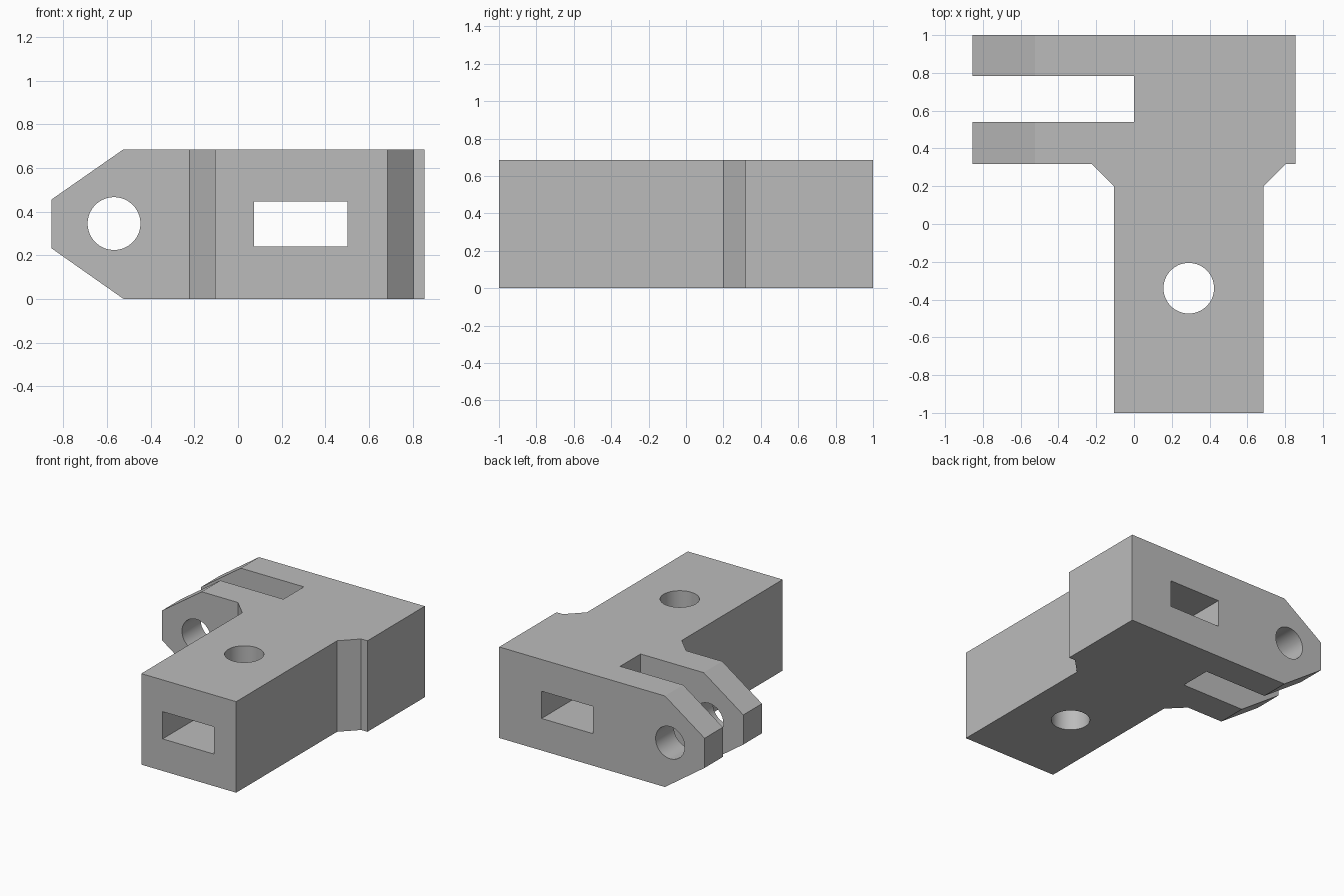
import bpy
import bmesh
from math import pi
from mathutils import Matrix

cube = bpy.data.objects.get("Cube")
if cube:
    bpy.data.objects.remove(cube, do_unlink=True)

H = 0.685           # block height
MID = H / 2

grey = bpy.data.materials.new("light_grey")
grey.use_nodes = True
colour = (0.5, 0.5, 0.5, 1)
grey.diffuse_color = colour
grey.node_tree.nodes["Principled BSDF"].inputs["Base Color"].default_value = colour


def finish(name, bm):
    bmesh.ops.recalc_face_normals(bm, faces=bm.faces[:])
    mesh = bpy.data.meshes.new(name)
    bm.to_mesh(mesh)
    bm.free()
    mesh.materials.append(grey)
    obj = bpy.data.objects.new(name, mesh)
    bpy.context.collection.objects.link(obj)
    return obj


def prism(name, points, axis, start, end):
    """Extrude a flat outline along y (points are x, z) or z (points are x, y)."""
    bm = bmesh.new()
    place = (lambda a, b: (a, start, b)) if axis == "y" else (lambda a, b: (a, b, start))
    face = bm.faces.new([bm.verts.new(place(a, b)) for a, b in points])
    new = bmesh.ops.extrude_face_region(bm, geom=[face])["geom"]
    step = (0, end - start, 0) if axis == "y" else (0, 0, end - start)
    bmesh.ops.translate(bm, vec=step, verts=[g for g in new if isinstance(g, bmesh.types.BMVert)])
    return finish(name, bm)


def cylinder(name, centre, radius, depth, turn=0):
    bm = bmesh.new()
    matrix = Matrix.Translation(centre) @ Matrix.Rotation(turn, 4, "X")
    bmesh.ops.create_cone(bm, cap_ends=True, segments=64, radius1=radius,
                          radius2=radius, depth=depth, matrix=matrix)
    return finish(name, bm)


# T-shaped body with forked arm and chamfered inner corners
body = prism("fork_bracket", [
    (-0.105, -1), (0.685, -1), (0.685, 0.2), (0.803, 0.318), (0.855, 0.318),
    (0.855, 1), (-0.855, 1), (-0.855, 0.783), (0, 0.783), (0, 0.54),
    (-0.855, 0.54), (-0.855, 0.318), (-0.223, 0.318), (-0.105, 0.2)], "z", 0, H)

# Cutters: sloped fork tips, square channel, pin hole, vertical bolt hole
cutters = []
for name, edge, tip in (("lower_slope", 0, 0.232), ("upper_slope", H, 0.455)):
    slope = (tip - edge) / 0.33
    out = -0.1 if edge == 0 else H + 0.1
    x0 = -0.525 + (out - edge) / -slope
    cutters.append(prism(name, [(-1, edge + slope * 0.475), (x0, out), (-1, out)],
                         "y", 0.2, 1.1))
cutters.append(prism("channel_cutter", [(0.073, 0.241), (0.502, 0.241),
                                        (0.502, 0.446), (0.073, 0.446)], "y", -1.1, 1.1))
cutters.append(cylinder("pin_cutter", (-0.568, 0.65, 0.345), 0.121, 1, pi / 2))
cutters.append(cylinder("bolt_cutter", (0.29, -0.34, MID), 0.134, 1))

for cutter in cutters:
    cutter.hide_render = True
    cut = body.modifiers.new(cutter.name, "BOOLEAN")
    cut.operation = "DIFFERENCE"
    cut.solver = "EXACT"
    cut.object = cutter

# Bake the cuts and drop the cutters
bpy.context.view_layer.update()
result = bpy.data.meshes.new_from_object(body.evaluated_get(bpy.context.evaluated_depsgraph_get()))
body.modifiers.clear()
body.data = result
for cutter in cutters:
    bpy.data.objects.remove(cutter, do_unlink=True)

# One material, smooth bores, sharp edges
body.data.materials.clear()
body.data.materials.append(grey)
for poly in body.data.polygons:
    poly.material_index = 0
bpy.ops.object.select_all(action="DESELECT")
body.select_set(True)
bpy.context.view_layer.objects.active = body
bpy.ops.object.shade_smooth_by_angle(angle=pi / 6)
